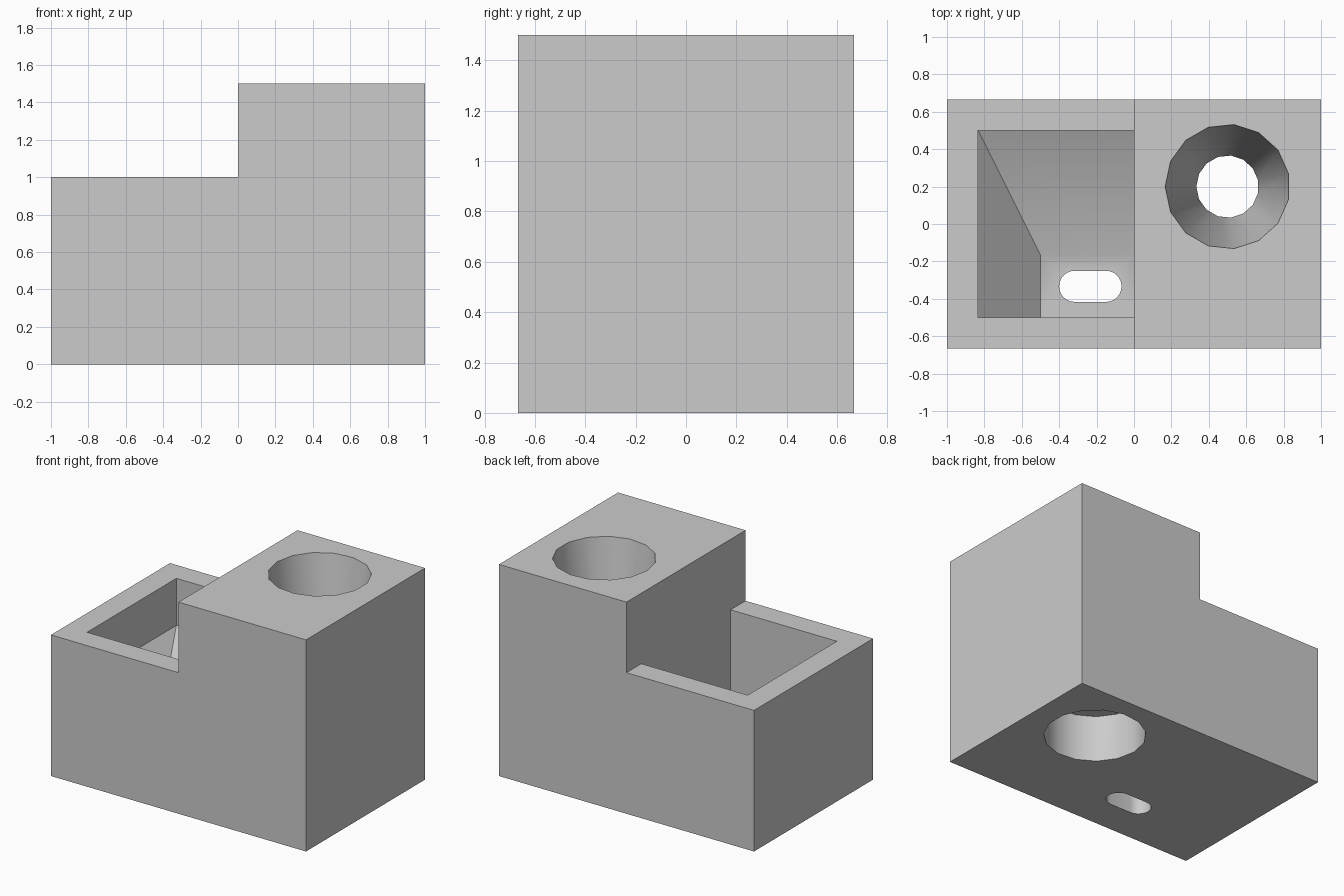
import bpy, bmesh
from math import cos, sin, pi
from mathutils import Vector

cube = bpy.data.objects.get("Cube")
if cube:
    bpy.data.objects.remove(cube, do_unlink=True)


def finish(name, bm):
    bmesh.ops.recalc_face_normals(bm, faces=bm.faces)
    mesh = bpy.data.meshes.new(name)
    bm.to_mesh(mesh)
    bm.free()
    obj = bpy.data.objects.new(name, mesh)
    bpy.context.collection.objects.link(obj)
    return obj


def extrude(name, outline, offset):
    """Solid made by sweeping a flat outline along an offset."""
    bm = bmesh.new()
    face = bm.faces.new([bm.verts.new(p) for p in outline])
    swept = bmesh.ops.extrude_face_region(bm, geom=[face])["geom"]
    verts = [g for g in swept if isinstance(g, bmesh.types.BMVert)]
    bmesh.ops.translate(bm, verts=verts, vec=Vector(offset))
    return finish(name, bm)


def lathe(name, profile, centre, sides):
    """Closed solid from (radius, z) rings."""
    bm = bmesh.new()
    rings = []
    for r, z in profile:
        angles = [pi + 2 * pi * i / sides for i in range(sides)]
        rings.append([bm.verts.new((centre[0] + r * cos(a), centre[1] + r * sin(a), z))
                      for a in angles])
    for low, high in zip(rings, rings[1:]):
        for i in range(sides):
            j = (i + 1) % sides
            bm.faces.new((low[i], low[j], high[j], high[i]))
    bm.faces.new(rings[0])
    bm.faces.new(rings[-1])
    return finish(name, bm)


def rectangle(x0, x1, y0, y1, z):
    return [(x, y, z) for x in (x0, x1) for y in (y0, y1)]


def cut(target, cutter):
    cutter.hide_render = True
    mod = target.modifiers.new(cutter.name, "BOOLEAN")
    mod.operation = "DIFFERENCE"
    mod.solver = "EXACT"
    mod.object = cutter
    bpy.context.view_layer.objects.active = target
    bpy.ops.object.modifier_apply(modifier=mod.name)
    bpy.data.objects.remove(cutter, do_unlink=True)


# Stepped block
U = 1 / 6
HALF_DEPTH = 4 * U
steps = [(-1, 0), (1, 0), (1, 1.5), (0, 1.5), (0, 1), (-1, 1)]
body = extrude("stepped_block", [(x, -HALF_DEPTH, z) for x, z in steps],
               (0, 2 * HALF_DEPTH, 0))

# Pocket with straight walls and a hopper floor
bm = bmesh.new()
corners = (rectangle(-5 * U, 0, -3 * U, 3 * U, 1.2)
           + rectangle(-5 * U, 0, -3 * U, 3 * U, 4 * U)
           + rectangle(-3 * U, 0, -3 * U, -U, 2 * U))
bmesh.ops.convex_hull(bm, input=[bm.verts.new(p) for p in corners])
bmesh.ops.dissolve_limit(bm, angle_limit=0.01, verts=bm.verts, edges=bm.edges)
cut(body, finish("pocket_cutter", bm))

# Rounded slot through the pocket floor
ARC = 12
slot = []
for cx, start in ((-0.15, -pi / 2), (-0.317, pi / 2)):
    for i in range(ARC + 1):
        a = start + pi * i / ARC
        slot.append((cx + U / 2 * cos(a), -2 * U + U / 2 * sin(a), -0.1))
cut(body, extrude("slot_cutter", slot, (0, 0, 0.7)))

# Tapered bore with a wide recess underneath
taper_top = 1.6
top_radius = U + U * (taper_top - 2 * U) / (7 * U)
bore = [(2 * U, -0.1), (2 * U, 2 * U), (U, 2 * U), (top_radius, taper_top)]
cut(body, lathe("bore_cutter", bore, (0.5, 0.2), 15))

# Smooth bore walls, crisp block edges
bpy.ops.object.select_all(action="DESELECT")
body.select_set(True)
bpy.context.view_layer.objects.active = body
bpy.ops.object.shade_smooth_by_angle(angle=pi / 6)
